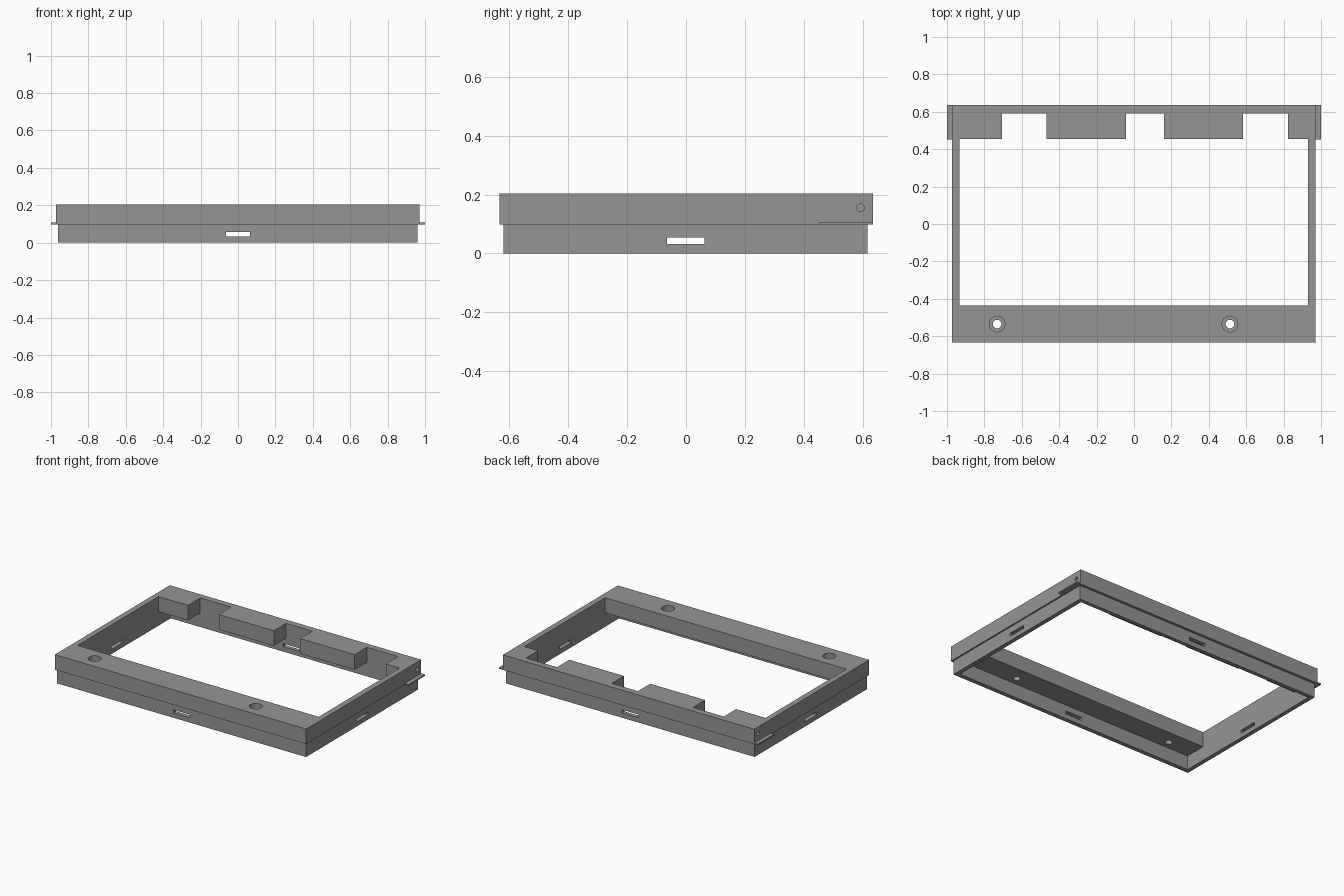
import bpy, bmesh, math
from mathutils import Matrix

if "Cube" in bpy.data.objects:
    bpy.data.objects.remove(bpy.data.objects["Cube"])

SPLIT, TOP = 0.098, 0.203

grey = bpy.data.materials.new("mid_grey")
grey.diffuse_color = (0.30, 0.30, 0.30, 1)
grey.use_nodes = True
grey.node_tree.nodes["Principled BSDF"].inputs["Base Color"].default_value = grey.diffuse_color


def finish(name, bm, helper=False):
    me = bpy.data.meshes.new(name)
    bm.to_mesh(me)
    bm.free()
    me.materials.append(grey)
    ob = bpy.data.objects.new(name, me)
    bpy.context.collection.objects.link(ob)
    ob.hide_render = helper
    if helper:
        ob.display_type = 'WIRE'
    return ob


def box(name, x0, x1, y0, y1, z0, z1, helper=False):
    bm = bmesh.new()
    bmesh.ops.create_cube(bm, size=1)
    for v in bm.verts:
        v.co = ((x0 + x1) / 2 + v.co.x * (x1 - x0),
                (y0 + y1) / 2 + v.co.y * (y1 - y0),
                (z0 + z1) / 2 + v.co.z * (z1 - z0))
    return finish(name, bm, helper)


def rod(name, centre, radius, depth, along_x=False):
    bm = bmesh.new()
    mat = Matrix.Translation(centre)
    if along_x:
        mat = mat @ Matrix.Rotation(math.pi / 2, 4, 'Y')
    bmesh.ops.create_cone(bm, cap_ends=True, segments=32, radius1=radius,
                          radius2=radius, depth=depth, matrix=mat)
    return finish(name, bm, True)


def cut(ob, cutters):
    for c in cutters:
        m = ob.modifiers.new(c.name, 'BOOLEAN')
        m.operation = 'DIFFERENCE'
        m.solver = 'EXACT'
        m.object = c
    # apply the cuts, then drop the cutters
    deps = bpy.context.evaluated_depsgraph_get()
    me = bpy.data.meshes.new_from_object(ob.evaluated_get(deps))
    ob.modifiers.clear()
    ob.data = me
    for c in cutters:
        bpy.data.objects.remove(c)


# upper frame: wide front ledge, thin sides, notched back rail
upper = box("upper_frame", -0.972, 0.97, -0.633, 0.635, SPLIT, TOP)
cutters = [box("opening_cutter", -0.933, 0.93, -0.437, 0.455, 0, 0.4, True)]
for x0, x1 in ((-0.705, -0.467), (-0.042, 0.16), (0.583, 0.823)):
    cutters.append(box("notch_cutter", x0, x1, 0.40, 0.59, 0, 0.4, True))
# counterbored screw holes in the front ledge
for x in (-0.732, 0.513):
    cutters.append(rod("screw_cutter", (x, -0.535, 0.15), 0.023, 0.4))
    cutters.append(rod("counterbore_cutter", (x, -0.535, 0.25), 0.042, 0.2))
# blind pin holes in both ends of the back rail
for x in (-0.972, 0.97):
    cutters.append(rod("pin_cutter", (x, 0.592, 0.155), 0.013, 0.12, True))
cut(upper, cutters)

# lower rim: thin wall with a slot in the middle of each side
lower = box("lower_rim", -0.962, 0.96, -0.62, 0.617, 0, SPLIT)
cut(lower, [
    box("rim_cutter", -0.933, 0.93, -0.59, 0.59, -0.1, 0.4, True),
    box("side_slot_cutter", -2, 2, -0.065, 0.063, 0.032, 0.054, True),
    box("front_slot_cutter", -0.065, 0.063, -2, 2, 0.034, 0.056, True),
])

# thin tabs sticking out at the back corners
box("left_tab", -1.0, -0.971, 0.453, 0.635, SPLIT, 0.107)
box("right_tab", 0.969, 1.0, 0.453, 0.635, SPLIT, 0.107)
